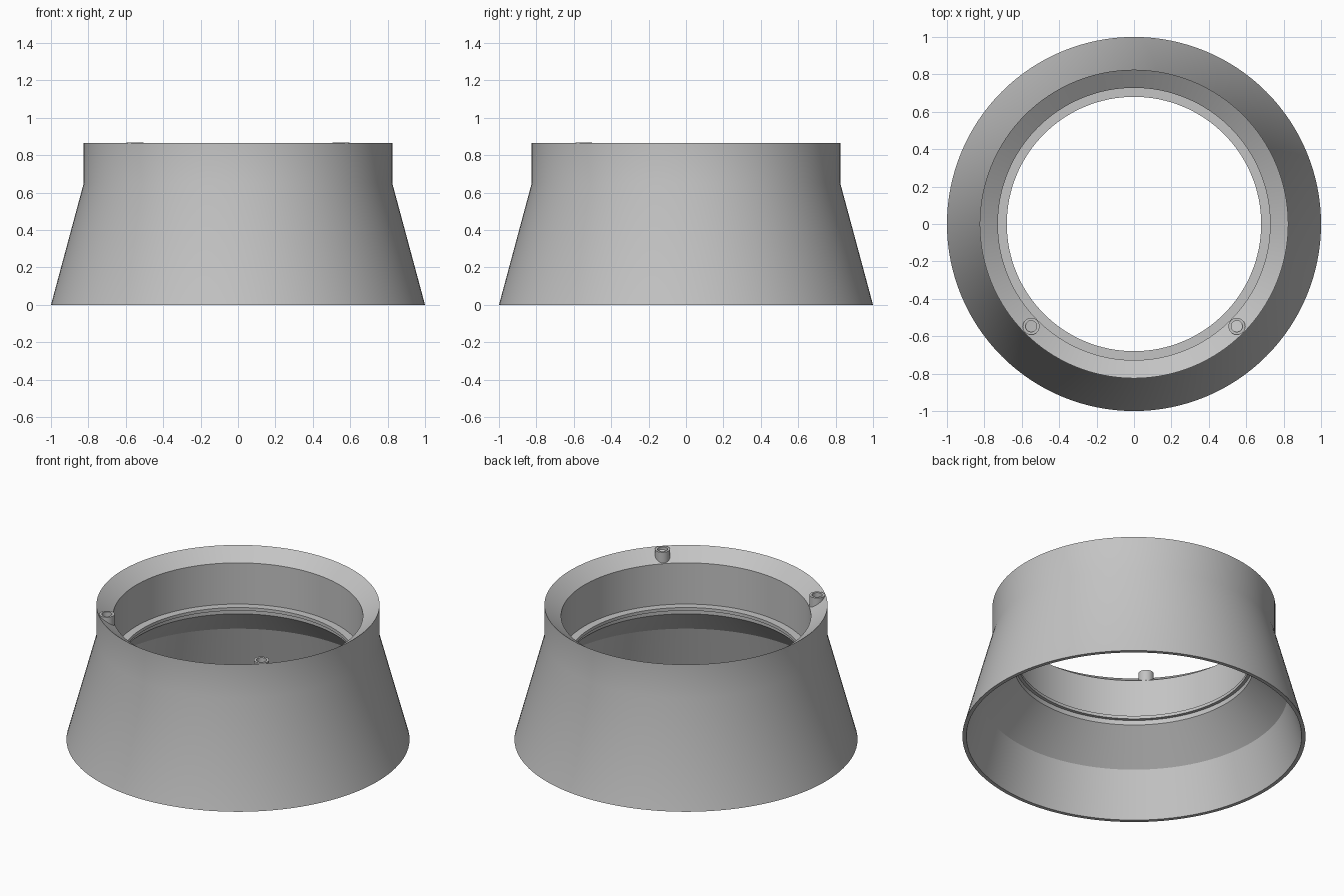
import bpy
import bmesh
import math
from mathutils import Matrix, Vector

if "Cube" in bpy.data.objects:
    bpy.data.objects.remove(bpy.data.objects["Cube"], do_unlink=True)

grey = bpy.data.materials.new("plain grey")
grey.use_nodes = True
colour = (0.55, 0.55, 0.55, 1)
grey.diffuse_color = colour
grey.node_tree.nodes["Principled BSDF"].inputs["Base Color"].default_value = colour


def lathe(name, profile, steps, location=(0, 0, 0)):
    """Spin a closed (radius, height) profile around the z axis."""
    bm = bmesh.new()
    verts = [bm.verts.new((r, 0, z)) for r, z in profile]
    edges = [bm.edges.new((v, verts[i - 1])) for i, v in enumerate(verts)]
    bmesh.ops.spin(bm, geom=verts + edges, axis=(0, 0, 1), cent=(0, 0, 0),
                   angle=math.tau, steps=steps, use_merge=True)
    bmesh.ops.remove_doubles(bm, verts=bm.verts, dist=0.0001)
    bmesh.ops.recalc_face_normals(bm, faces=bm.faces)
    mesh = bpy.data.meshes.new(name)
    bm.to_mesh(mesh)
    bm.free()
    mesh.materials.append(grey)
    obj = bpy.data.objects.new(name, mesh)
    obj.location = location
    bpy.context.collection.objects.link(obj)
    bpy.ops.object.select_all(action="DESELECT")
    obj.select_set(True)
    bpy.context.view_layer.objects.active = obj
    bpy.ops.object.shade_smooth_by_angle(angle=math.radians(28))
    return obj


# Flared collar: outer skirt and neck, bevelled mouth, inner lip, hollow skirt
lathe("flared_collar", [
    (1.0, 0), (0.825, 0.65), (0.825, 0.865),
    (0.728, 0.795), (0.728, 0.53),
    (0.68, 0.53), (0.68, 0.51), (0.70, 0.51), (0.70, 0.48),
    (0.897, 0.293), (0.977, 0),
], 128)

# Small tubular bosses standing on the bevelled mouth
for side, x in (("left", 0.55), ("right", -0.55)):
    lathe(side + "_boss", [
        (0.045, 0.785), (0.045, 0.867), (0.03, 0.867), (0.03, 0.785),
    ], 32, (x, -0.547, 0))
